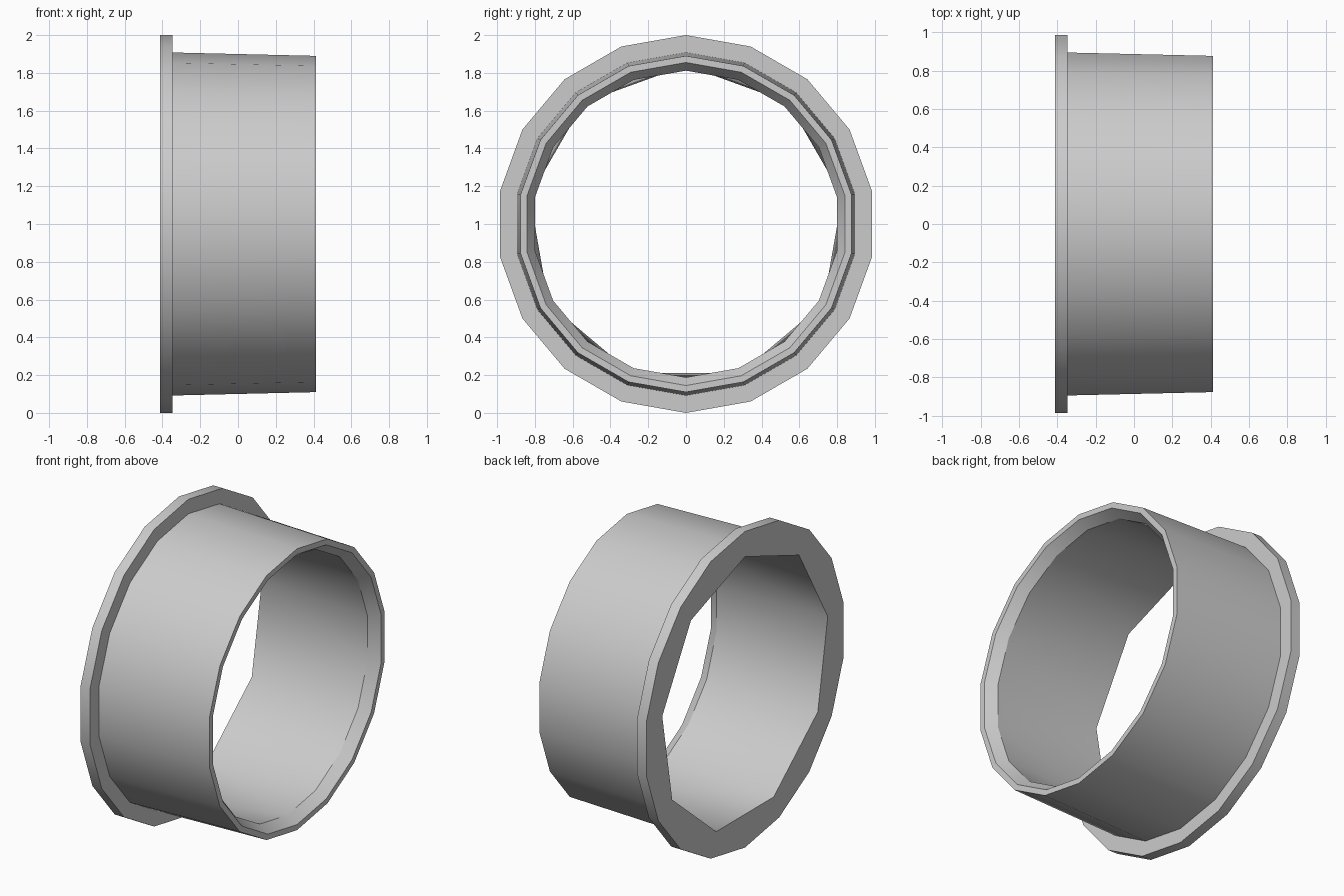
import bpy, bmesh, math

cube = bpy.data.objects.get("Cube")
if cube:
    bpy.data.objects.remove(cube, do_unlink=True)

SIDES = 18
HALF = 0.413      # half the length along x
STEP = 0.347      # flange shoulder and depth of the rim bevel

# Material
grey = bpy.data.materials.new("light_grey")
grey.use_nodes = True
colour = (0.6, 0.6, 0.6, 1)
grey.diffuse_color = colour
grey.node_tree.nodes["Principled BSDF"].inputs["Base Color"].default_value = colour

bm = bmesh.new()


def ring(radius, x, count):
    """Polygon around the x axis with one corner at the top."""
    angles = [2 * math.pi * i / count for i in range(count)]
    return [bm.verts.new((x, radius * math.sin(a), 1 + radius * math.cos(a)))
            for a in angles]


def bridge(a, b):
    """Join two rings of equal count with quads."""
    n = len(a)
    for i in range(n):
        j = (i + 1) % n
        bm.faces.new((a[i], a[j], b[j], b[i]))


def bridge_half(a, b):
    """Join a ring to one with half as many corners."""
    n, m = len(a), len(b)
    for i in range(m):
        j = (i + 1) % m
        mid = a[2 * i + 1]
        bm.faces.new((a[2 * i], mid, b[i]))
        bm.faces.new((mid, b[j], b[i]))
        bm.faces.new((mid, a[(2 * i + 2) % n], b[j]))


# Flange, tapered sleeve, rim and bevelled mouth
profile = [(1.0, -HALF), (1.0, -STEP), (0.908, -STEP),
           (0.89, HALF), (0.855, HALF), (0.812, STEP)]
rings = [ring(r, x, SIDES) for r, x in profile]
for first, second in zip(rings, rings[1:]):
    bridge(first, second)

# Bore running to a nine-sided opening in the flange face
opening = ring(0.84, -HALF, SIDES // 2)
bridge_half(rings[-1], opening)
bridge_half(rings[0], opening)
bmesh.ops.recalc_face_normals(bm, faces=bm.faces)

mesh = bpy.data.meshes.new("flanged_sleeve")
bm.to_mesh(mesh)
bm.free()
mesh.materials.append(grey)
sleeve = bpy.data.objects.new("flanged_sleeve", mesh)
bpy.context.collection.objects.link(sleeve)

# Smooth walls, sharp rims
bpy.ops.object.select_all(action='DESELECT')
sleeve.select_set(True)
bpy.context.view_layer.objects.active = sleeve
bpy.ops.object.shade_smooth_by_angle(angle=math.radians(25))
